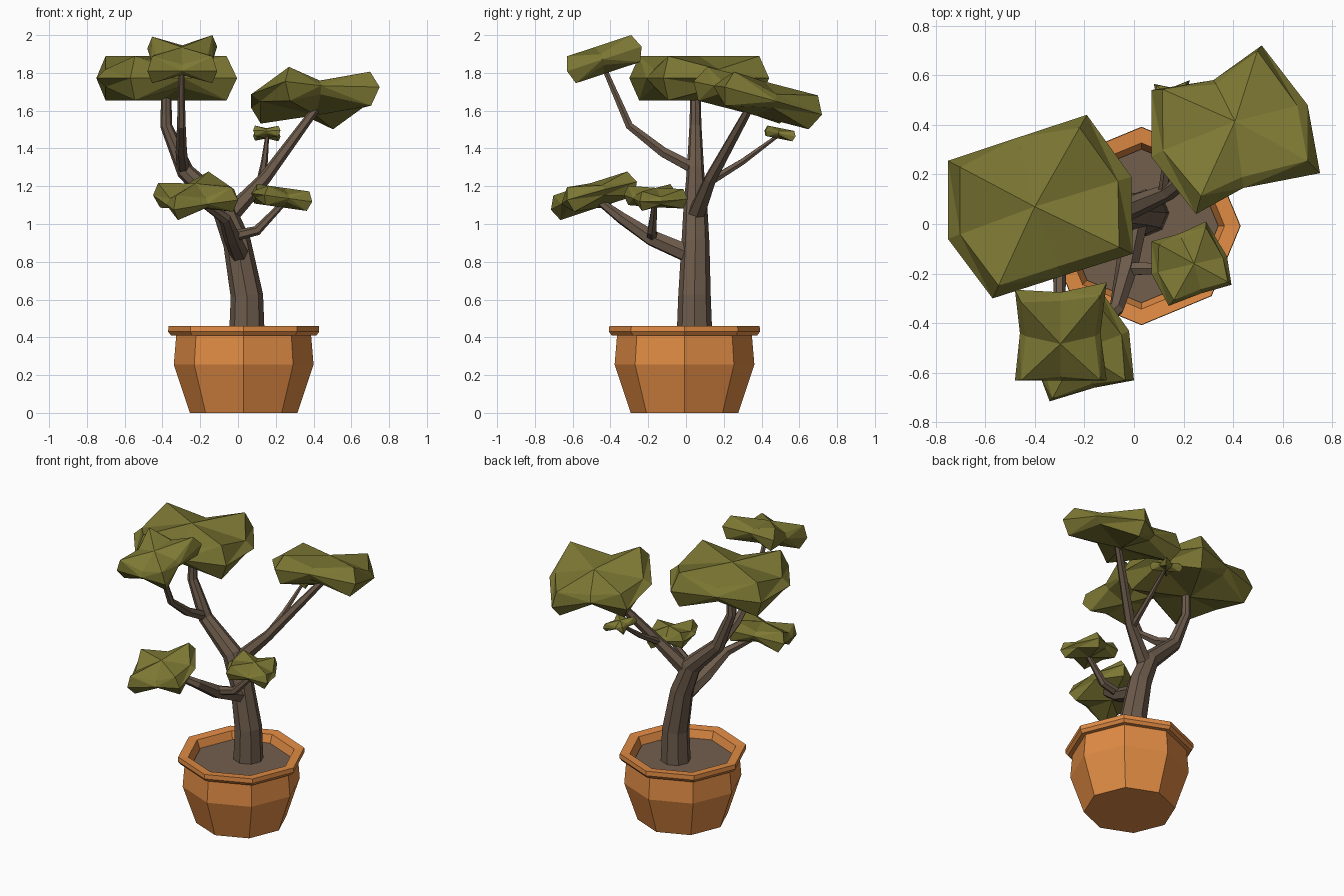
import bpy, bmesh, math
from mathutils import Vector

if "Cube" in bpy.data.objects:
    bpy.data.objects.remove(bpy.data.objects["Cube"])


def material(name, rgb):
    m = bpy.data.materials.new(name)
    m.diffuse_color = (*rgb, 1)
    m.use_nodes = True
    m.node_tree.nodes["Principled BSDF"].inputs["Base Color"].default_value = m.diffuse_color
    return m


CLAY = material("terracotta", (0.75, 0.26, 0.058))
BARK = material("bark", (0.15, 0.104, 0.07))
SOIL = material("soil", (0.17, 0.113, 0.076))
LEAF = material("olive_leaf", (0.205, 0.188, 0.034))


def skin(name, rings, mat, tip_low=None, tip_high=None):
    """Join rings of points into a closed flat-faced mesh."""
    bm = bmesh.new()
    loops = [[bm.verts.new(p) for p in ring] for ring in rings]
    n = len(loops[0])
    for a, b in zip(loops, loops[1:]):
        for i in range(n):
            j = (i + 1) % n
            bm.faces.new((a[i], a[j], b[j], b[i]))
    for loop, tip in ((loops[0], tip_low), (loops[-1], tip_high)):
        if tip is None:
            bm.faces.new(loop)
        else:
            c = bm.verts.new(tip)
            for i in range(n):
                bm.faces.new((loop[i], loop[(i + 1) % n], c))
    bmesh.ops.recalc_face_normals(bm, faces=bm.faces)
    me = bpy.data.meshes.new(name)
    bm.to_mesh(me)
    bm.free()
    me.materials.append(mat)
    ob = bpy.data.objects.new(name, me)
    bpy.context.collection.objects.link(ob)
    return ob


def octagon(r, z):
    return [(0.03 + r * math.cos(k * math.pi / 4), r * math.sin(k * math.pi / 4) - 0.008, z)
            for k in range(8)]


def limb(name, pts, sides=6):
    """Tapered tube through (x, y, z, radius) points."""
    P = [Vector(p[:3]) for p in pts]
    rings = []
    for i, p in enumerate(P):
        t = Vector((0, 0, 0))
        if i > 0:
            t += (p - P[i - 1]).normalized()
        if i < len(P) - 1:
            t += (P[i + 1] - p).normalized()
        q = Vector((0, 0, 1)).rotation_difference(t.normalized())
        r = pts[i][3]
        rings.append([p + q @ Vector((r * math.cos(2 * math.pi * k / sides),
                                      r * math.sin(2 * math.pi * k / sides), 0))
                      for k in range(sides)])
    return skin(name, rings, BARK)


def pad(name, centre, slope, half, outline, inset=0.86, pinch=0.4):
    """Tilted leaf pad; outline alternates full corners and pinched mid-sides."""
    c = Vector(centre)
    up = Vector((-slope[0], -slope[1], 1)).normalized() * half
    low, mid, high = [], [], []
    for i, (x, y) in enumerate(outline):
        p = Vector((x, y, c.z + slope[0] * (x - c.x) + slope[1] * (y - c.y)))
        h = up * (pinch if i % 2 else 1)
        inner = c + (p - c) * inset
        low.append(inner - h)
        mid.append(p)
        high.append(inner + h)
    ob = skin(name, [low, mid, high], LEAF, c - up, c + up)
    bm = bmesh.new()
    bm.from_mesh(ob.data)
    bmesh.ops.triangulate(bm, faces=bm.faces)
    bm.to_mesh(ob.data)
    bm.free()
    return ob


# Pot with flared rim, and soil
skin("pot", [octagon(r, z) for r, z in
             ((0.285, 0), (0.37, 0.255), (0.357, 0.41), (0.385, 0.41), (0.40, 0.43),
              (0.398, 0.46), (0.335, 0.455), (0.31, 0.39))], CLAY)
skin("soil", [octagon(0.31, 0.38), octagon(0.31, 0.405)], SOIL)

# Trunk and branches
limb("trunk", [(0.047, 0.045, 0.39, 0.095), (0.047, 0.045, 0.62, 0.086),
               (-0.005, 0.05, 0.90, 0.074), (-0.08, 0.05, 1.09, 0.063),
               (-0.28, 0.05, 1.28, 0.046), (-0.38, 0.05, 1.52, 0.032),
               (-0.38, 0.05, 1.72, 0.026)], 8)
limb("upper_front_branch", [(-0.29, 0.05, 1.29, 0.034), (-0.30, -0.12, 1.38, 0.03),
                            (-0.30, -0.30, 1.52, 0.023), (-0.30, -0.44, 1.84, 0.014)])
limb("right_branch", [(-0.05, 0.05, 1.04, 0.05), (0.14, 0.13, 1.24, 0.034),
                      (0.42, 0.34, 1.62, 0.022)])
limb("back_twig", [(0.12, 0.12, 1.22, 0.024), (0.14, 0.30, 1.33, 0.018),
                   (0.155, 0.49, 1.47, 0.01)])
limb("lower_left_branch", [(0.01, 0.04, 0.83, 0.052), (-0.03, -0.18, 0.925, 0.045),
                           (-0.07, -0.34, 1.03, 0.032), (-0.20, -0.46, 1.12, 0.02)])
limb("lower_right_branch", [(-0.03, -0.18, 0.935, 0.03), (0.10, -0.18, 0.965, 0.026),
                            (0.24, -0.165, 1.11, 0.016)])

# Leaf pads
pad("top_left_pad", (-0.40, 0.07, 1.772), (0, 0), 0.117,
    [(-0.75, 0.255), (-0.47, 0.348), (-0.19, 0.44), (-0.01, 0.19),
     (-0.005, -0.12), (-0.29, -0.21), (-0.57, -0.30), (-0.75, -0.06)])
pad("top_right_pad", (0.41, 0.39, 1.665), (0.03, -0.27), 0.093,
    [(0.07, 0.54), (0.32, 0.58), (0.515, 0.72), (0.70, 0.48),
     (0.75, 0.205), (0.44, 0.145), (0.25, 0.04), (0.07, 0.27)])
pad("top_front_pad", (-0.297, -0.46, 1.865), (0, 0.33), 0.075,
    [(-0.48, -0.265), (-0.295, -0.275), (-0.11, -0.235), (-0.135, -0.44),
     (-0.11, -0.63), (-0.295, -0.63), (-0.48, -0.63), (-0.46, -0.44)])
pad("lower_left_pad", (-0.22, -0.49, 1.15), (0.08, 0.29), 0.068,
    [(-0.45, -0.42), (-0.38, -0.61), (-0.34, -0.715), (-0.16, -0.66),
     (0.0, -0.63), (-0.02, -0.43), (-0.14, -0.26), (-0.28, -0.34)])
pad("lower_right_pad", (0.235, -0.16, 1.14), (-0.14, 0), 0.052,
    [(0.07, -0.07), (0.18, -0.04), (0.29, 0.01), (0.375, -0.13),
     (0.393, -0.245), (0.27, -0.28), (0.14, -0.33), (0.07, -0.20)])
pad("back_small_pad", (0.15, 0.495, 1.48), (0, -0.2), 0.028,
    [(0.08, 0.565), (0.15, 0.55), (0.225, 0.58), (0.205, 0.49),
     (0.225, 0.42), (0.15, 0.43), (0.08, 0.415), (0.095, 0.49)])
